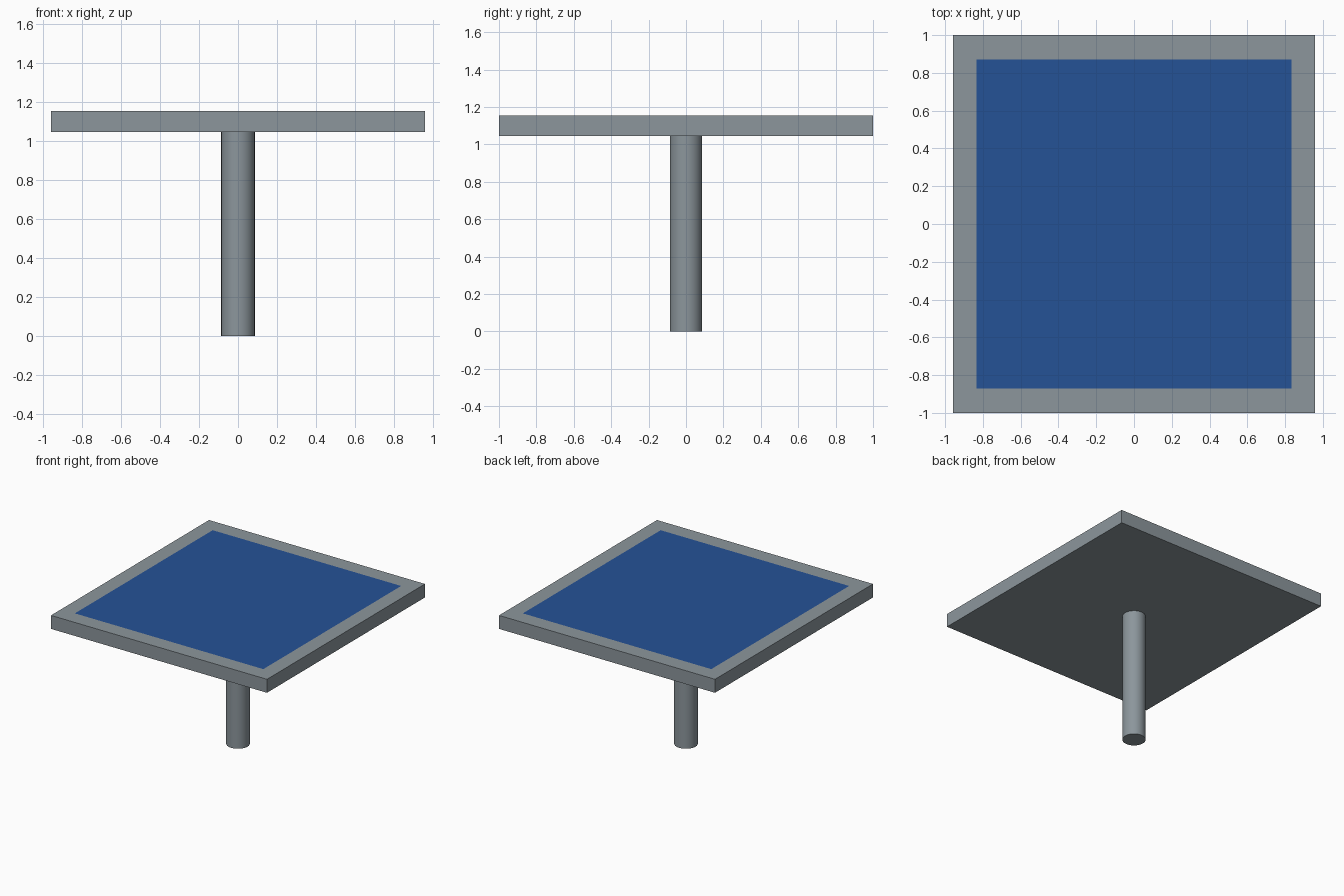
import bpy, bmesh
from mathutils import Matrix

if "Cube" in bpy.data.objects:
    bpy.data.objects.remove(bpy.data.objects["Cube"])

HALF_X, HALF_Y = 0.957, 1.0
Z_LOW, Z_TOP = 1.046, 1.154
CELL_X, CELL_Y = 0.835, 0.872
POLE_R = 0.086


def material(name, rgb):
    m = bpy.data.materials.new(name)
    m.diffuse_color = (*rgb, 1.0)
    m.use_nodes = True
    m.node_tree.nodes["Principled BSDF"].inputs["Base Color"].default_value = m.diffuse_color
    return m


grey = material("frame grey", (0.262, 0.305, 0.332))
blue = material("cell blue", (0.018, 0.084, 0.305))

# Panel: flat slab whose top face is inset to form the blue cell area
bm = bmesh.new()
bmesh.ops.create_cube(bm, size=1.0, matrix=Matrix.Translation((0, 0, (Z_LOW + Z_TOP) / 2))
                      @ Matrix.Diagonal((2 * HALF_X, 2 * HALF_Y, Z_TOP - Z_LOW, 1)))
top = max(bm.faces, key=lambda f: f.calc_center_median().z)
bmesh.ops.inset_region(bm, faces=[top], thickness=0.12)
for v in top.verts:
    v.co.x = CELL_X if v.co.x > 0 else -CELL_X
    v.co.y = CELL_Y if v.co.y > 0 else -CELL_Y
top.material_index = 1
mesh = bpy.data.meshes.new("solar_panel")
bm.to_mesh(mesh)
bm.free()
mesh.materials.append(grey)
mesh.materials.append(blue)
bpy.context.collection.objects.link(bpy.data.objects.new("solar_panel", mesh))

# Support pole
bpy.ops.mesh.primitive_cylinder_add(vertices=32, radius=POLE_R, depth=Z_LOW,
                                    location=(0, 0, Z_LOW / 2))
pole = bpy.context.object
pole.name = "support_pole"
pole.data.materials.append(grey)
bpy.ops.object.shade_smooth_by_angle()
